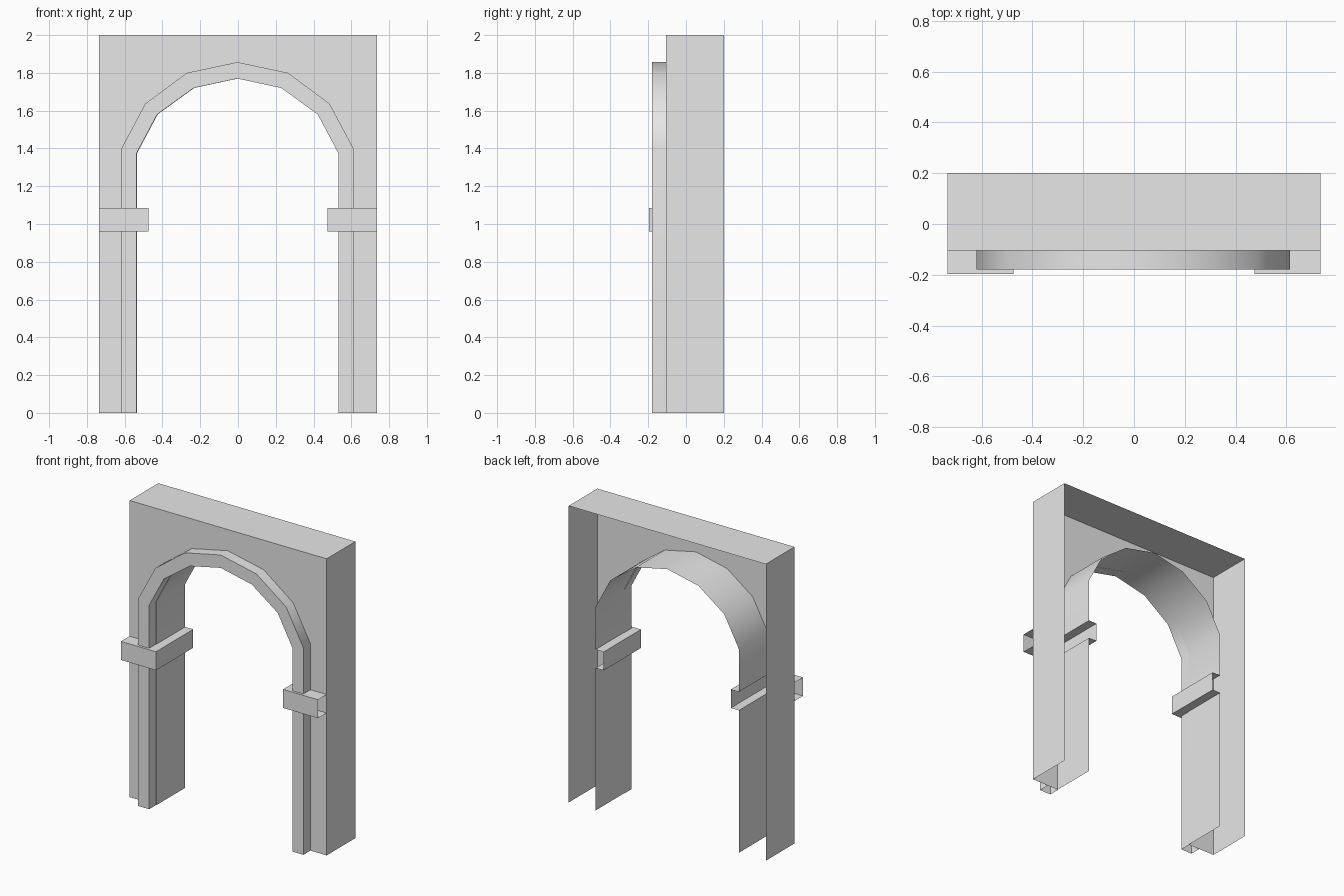
import bpy
import bmesh
from math import radians

cube = bpy.data.objects.get("Cube")
if cube:
    bpy.data.objects.remove(cube)

GREY = (0.8, 0.8, 0.8, 1)
stone = bpy.data.materials.new("plain_grey")
stone.use_nodes = True
stone.diffuse_color = GREY
stone.node_tree.nodes["Principled BSDF"].inputs["Base Color"].default_value = GREY

# Main dimensions
HALF, TOP = 0.735, 2.0
FRONT, BACK = -0.105, 0.2
TRIM_FRONT, BAND_FRONT = -0.18, -0.197
BAND_LOW, BAND_HIGH, BAND_IN = 0.96, 1.085, 0.474
TRIM_SHIFT = -0.003


def mirrored(half):
    """Complete a half profile that ends on the centre line."""
    return half + [(-x, z) for x, z in reversed(half[:-1])]


def at_depth(profile, y, shift=0):
    return [(x + shift, y, z) for x, z in profile]


def ribbon(bm, a, b, skip=()):
    """Join two equally long rows of points with quads."""
    va = [bm.verts.new(p) for p in a]
    vb = [bm.verts.new(p) for p in b]
    for i in range(len(a) - 1):
        if i not in skip:
            bm.faces.new((va[i], va[i + 1], vb[i + 1], vb[i]))


def finish(name, bm, smooth=False):
    bmesh.ops.remove_doubles(bm, verts=bm.verts, dist=0.0005)
    loose = [v for v in bm.verts if not v.link_faces]
    bmesh.ops.delete(bm, geom=loose, context='VERTS')
    mesh = bpy.data.meshes.new(name)
    bm.to_mesh(mesh)
    bm.free()
    mesh.materials.append(stone)
    obj = bpy.data.objects.new(name, mesh)
    bpy.context.collection.objects.link(obj)
    if smooth:
        bpy.ops.object.select_all(action='DESELECT')
        obj.select_set(True)
        bpy.context.view_layer.objects.active = obj
        bpy.ops.object.shade_smooth_by_angle(angle=radians(32))
        weighted = obj.modifiers.new("Weighted normals", 'WEIGHTED_NORMAL')
        weighted.keep_sharp = True
    return obj


# Arch profiles from the left foot over the crown to the right foot
inner = mirrored([(0.534, 0), (0.534, 1.375), (0.425, 1.58), (0.232, 1.72), (0, 1.77)])
outer = mirrored([(0.617, 0), (0.617, 1.395), (0.488, 1.637), (0.268, 1.80), (0, 1.857)])
frame = mirrored([(HALF, 0), (HALF, 1.375), (HALF, TOP), (0.268, TOP), (0, TOP)])

# Front wall around the opening
bm = bmesh.new()
ribbon(bm, at_depth(frame, FRONT), at_depth(inner, FRONT))
finish("front_wall", bm)

# Outer sides and top, open at the back and below
shell = mirrored([(HALF, 0), (HALF, TOP), (0, TOP)])
bm = bmesh.new()
ribbon(bm, at_depth(shell, BACK), at_depth(shell, FRONT))
finish("outer_shell", bm)

# Lining of the opening, with a gap behind each band
lining = mirrored([inner[0], (0.534, BAND_LOW), (0.534, BAND_HIGH)] + inner[1:5])
bm = bmesh.new()
ribbon(bm, at_depth(lining, FRONT), at_depth(lining, BACK), skip=(1, len(lining) - 3))
finish("arch_lining", bm, smooth=True)

# Raised trim: outer edge, front band and inner edge
bm = bmesh.new()
rows = [at_depth(p, y, TRIM_SHIFT) for p, y in
        ((outer, FRONT), (outer, TRIM_FRONT), (inner, TRIM_FRONT), (inner, FRONT))]
for a, b in zip(rows, rows[1:]):
    ribbon(bm, a, b)
bmesh.ops.reverse_faces(bm, faces=bm.faces)
finish("arch_trim", bm, smooth=True)

# Bands wrapping the front and inner side of each post, open at both ends
for name, s in (("left_band", 1), ("right_band", -1)):
    path = [(HALF, BAND_FRONT), (BAND_IN, BAND_FRONT), (BAND_IN, BACK)]
    root = [(HALF, FRONT), (0.534, FRONT), (0.534, BACK)]
    low, high = ([(s * x, y, z) for x, y in path] for z in (BAND_LOW, BAND_HIGH))
    root_low, root_high = ([(s * x, y, z) for x, y in root] for z in (BAND_LOW, BAND_HIGH))
    bm = bmesh.new()
    for a, b in ((root_low, low), (low, high), (high, root_high)):
        ribbon(bm, a, b)
    if s > 0:
        bmesh.ops.reverse_faces(bm, faces=bm.faces)
    finish(name, bm)
